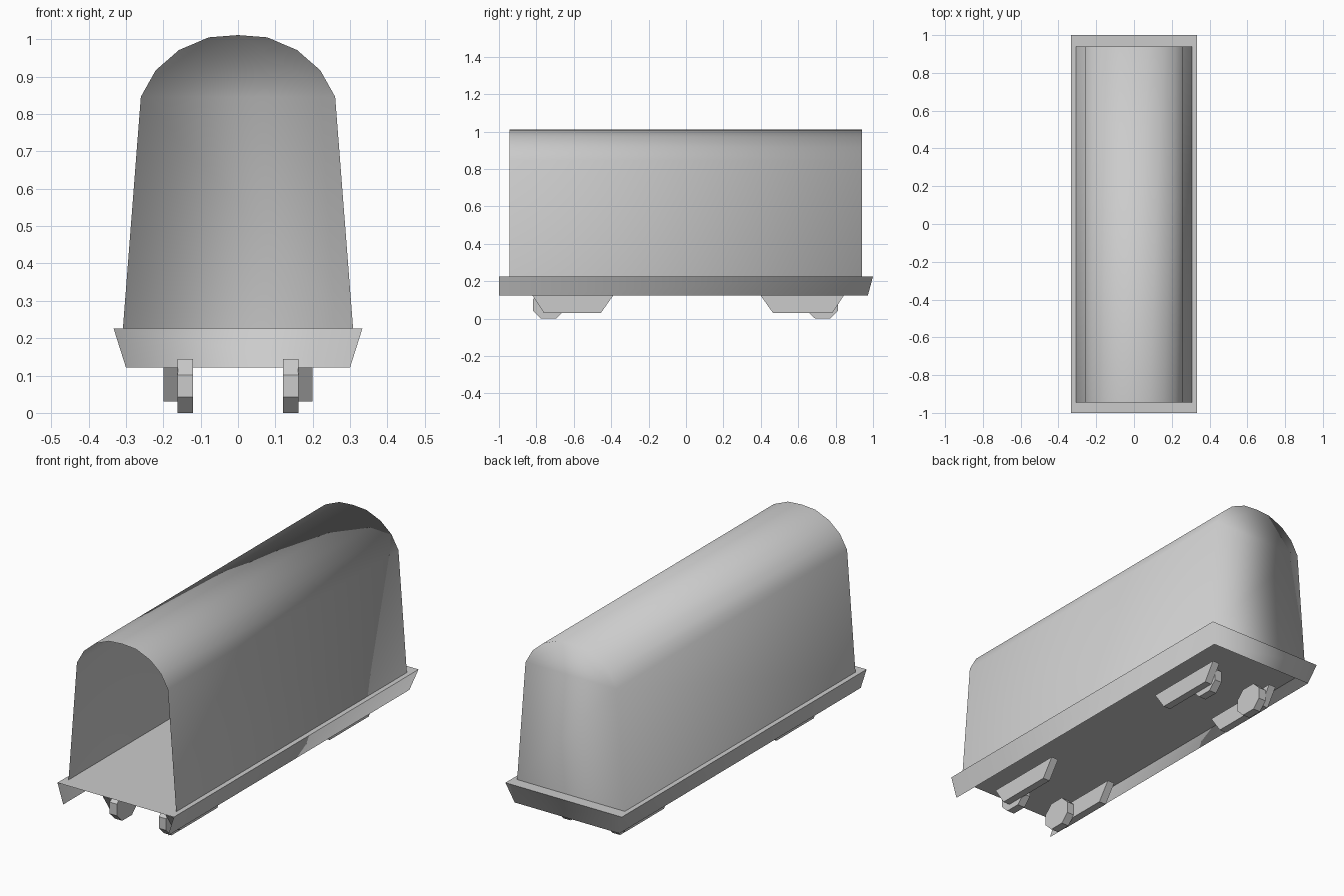
import bpy, bmesh

if "Cube" in bpy.data.objects:
    bpy.data.objects.remove(bpy.data.objects["Cube"])


def make_object(name, bm, smooth=False):
    mesh = bpy.data.meshes.new(name)
    bm.to_mesh(mesh)
    bm.free()
    for p in mesh.polygons:
        p.use_smooth = smooth
    obj = bpy.data.objects.new(name, mesh)
    bpy.context.collection.objects.link(obj)
    return obj


def bridge(bm, a, b):
    for i in range(len(a) - 1):
        bm.faces.new((a[i], a[i + 1], b[i + 1], b[i]))


def side_prism(name, profile, x0, x1):
    """Extrude a (y, z) profile from x0 to x1."""
    bm = bmesh.new()
    a = [bm.verts.new((x0, y, z)) for y, z in profile]
    b = [bm.verts.new((x1, y, z)) for y, z in profile]
    bm.faces.new(a)
    bm.faces.new(b)
    bridge(bm, a + a[:1], b + b[:1])
    bmesh.ops.recalc_face_normals(bm, faces=bm.faces)
    return make_object(name, bm)


# Arched carriage shell: open front, closed back with softly shared normals
half = [(0.308, 0.226), (0.26, 0.846), (0.22, 0.917), (0.158, 0.971), (0.078, 1.005)]
arch = half + [(0, 1.011)] + [(-x, z) for x, z in reversed(half)]
bm = bmesh.new()
front = [bm.verts.new((x, -0.945, z)) for x, z in arch]
back = [bm.verts.new((x, 0.94, z)) for x, z in arch]
bridge(bm, back, front)
bm.faces.new(list(reversed(back)))
bm.normal_update()
make_object("carriage_shell", bm, smooth=True)

# Floor plate
bm = bmesh.new()
bm.faces.new([bm.verts.new((x, y, 0.226)) for x, y in
              ((-0.333, -1), (0.333, -1), (0.333, 1), (-0.333, 1))])
make_object("floor_plate", bm)

# Tapered skirt on the two sides and the back, open at the front
bm = bmesh.new()
top = [bm.verts.new((x, y, 0.226)) for x, y in
       ((0.333, -1), (0.333, 1), (-0.333, 1), (-0.333, -1))]
low = [bm.verts.new((x, y, 0.122)) for x, y in
       ((0.3, -1), (0.3, 0.972), (-0.3, 0.972), (-0.3, -1))]
bridge(bm, low, top)
make_object("skirt", bm, smooth=True)

# Bogies: trapezoid side frames with an octagonal wheel inboard of each
for end, s, outer, inner, hub in (("front", -1, 0.82, 0.39, 0.735),
                                  ("back", 1, 0.843, 0.40, 0.73)):
    frame = [(s * y, z) for y, z in ((outer, 0.122), (outer - 0.06, 0.03),
                                     (inner + 0.065, 0.03), (inner, 0.122))]
    corners = ((0.083, 0.03), (0.04, 0.072), (-0.04, 0.072), (-0.083, 0.03),
               (-0.083, -0.03), (-0.04, -0.072), (0.04, -0.072), (0.083, -0.03))
    wheel = [(s * hub + y, 0.072 + z) for y, z in corners]
    for side, m in (("left", -1), ("right", 1)):
        side_prism(f"{end}_{side}_bogie_frame", frame, m * 0.16, m * 0.2)
        side_prism(f"{end}_{side}_wheel", wheel, m * 0.12, m * 0.162)
